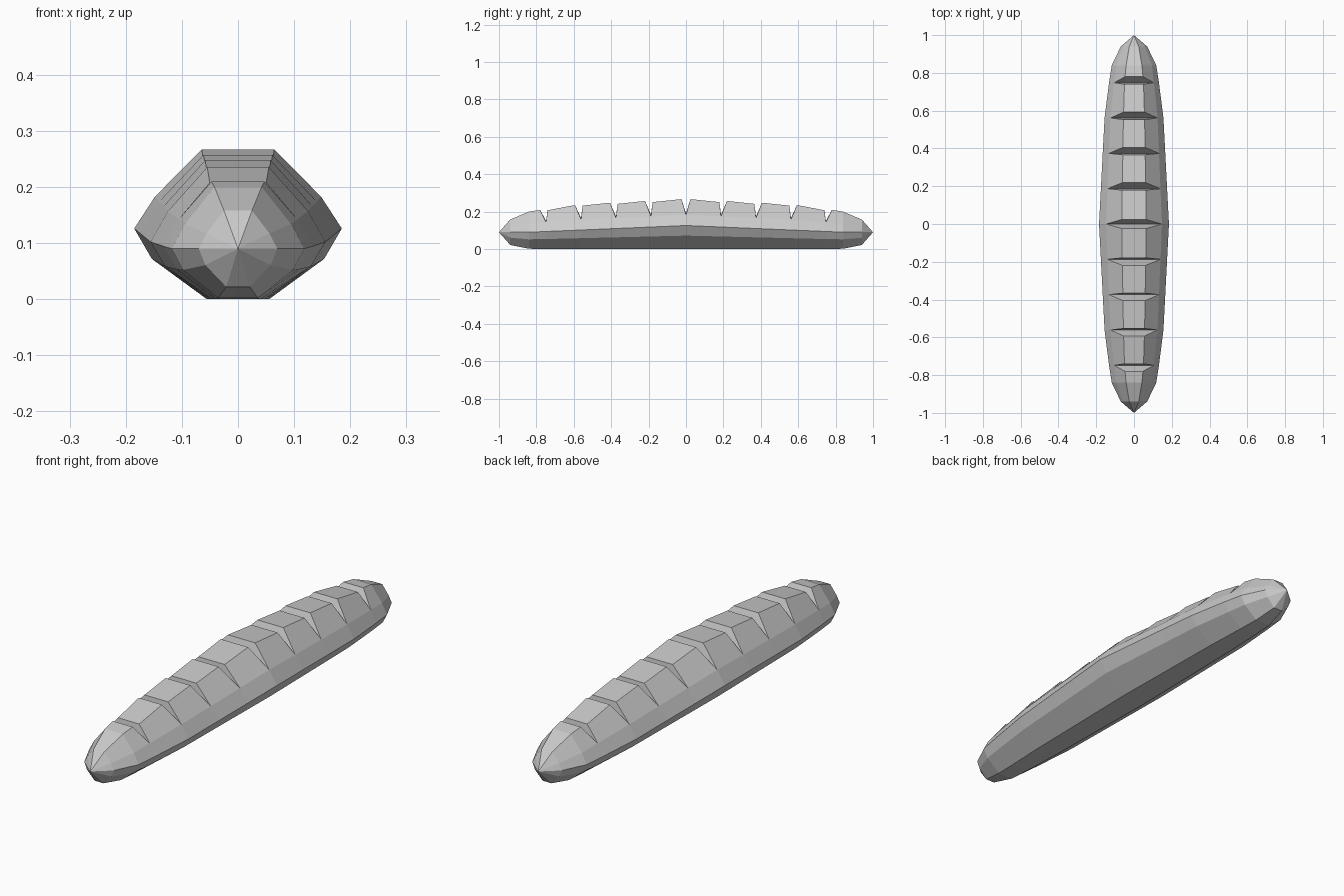
import bpy
import bmesh

cube = bpy.data.objects.get("Cube")
if cube:
    bpy.data.objects.remove(cube)

# Loaf outline along half its length: distance, half width, top half width, top, middle, bottom
STATIONS = [
    (0.00, 0.185, 0.065, 0.268, 0.126, 0.0),
    (0.56, 0.156, 0.056, 0.240, 0.102, 0.0),
    (0.75, 0.132, 0.050, 0.214, 0.094, 0.0),
    (0.84, 0.118, 0.042, 0.200, 0.090, 0.002),
    (0.94, 0.070, 0.025, 0.158, 0.090, 0.022),
    (1.00, 0.000, 0.000, 0.090, 0.090, 0.090),
]


def outline(y):
    """Interpolate the loaf dimensions at a position along its length."""
    d = min(abs(y), 1.0)
    for a, b in zip(STATIONS, STATIONS[1:]):
        if d <= b[0]:
            f = (d - a[0]) / (b[0] - a[0])
            return [p + (q - p) * f for p, q in zip(a[1:], b[1:])]


def add_ring(bm, y, shift=0.0, drop=0.0, cut=False):
    """Ten-sided section; the crown can move along the loaf or sink into a cut."""
    width, crown, _, mid, low = outline(y)
    top = outline(y)[2]
    shoulder = mid + 0.4 * (top - mid)
    if cut:
        crown_z = shoulder + 0.008
        crown *= 0.9
    else:
        _, crown, crown_z, _, _ = outline(y + shift)
        crown_z -= drop
    half = [
        (0.30 * width, y, low),
        (0.83 * width, y, low + 0.57 * (mid - low)),
        (width, y, mid),
        (0.80 * width, y, shoulder),
        (crown, y + shift, crown_z),
    ]
    points = half + [(-px, py, pz) for px, py, pz in reversed(half)]
    return [bm.verts.new(p) for p in points]


bm = bmesh.new()
rings = [add_ring(bm, y) for y in (-1, -0.94, -0.84)]

# Nine slashes, each an opening lip, a sunken ring and a closing lip
for i in range(-4, 5):
    side = (i > 0) - (i < 0)
    y = i * 0.187
    before, after = {-1: (-0.032, 0.008), 0: (-0.024, 0.024), 1: (-0.008, 0.032)}[side]
    rings.append(add_ring(bm, y, before, 0.008 if side > 0 else 0.0))
    rings.append(add_ring(bm, y, cut=True))
    rings.append(add_ring(bm, y, after, 0.008 if side < 0 else 0.0))

rings += [add_ring(bm, y) for y in (0.84, 0.94, 1)]

# Skin the sections, then merge the slash ends and pointed tips
for a, b in zip(rings, rings[1:]):
    for k in range(len(a)):
        n = (k + 1) % len(a)
        bm.faces.new((a[k], a[n], b[n], b[k]))
bmesh.ops.remove_doubles(bm, verts=bm.verts[:], dist=0.0005)
bmesh.ops.recalc_face_normals(bm, faces=bm.faces[:])

mesh = bpy.data.meshes.new("bread_loaf")
bm.to_mesh(mesh)
bm.free()
loaf = bpy.data.objects.new("bread_loaf", mesh)
bpy.context.collection.objects.link(loaf)

# Plain grey crust
crust = bpy.data.materials.new("grey_crust")
crust.use_nodes = True
colour = (0.6, 0.6, 0.6, 1.0)
crust.diffuse_color = colour
crust.node_tree.nodes["Principled BSDF"].inputs["Base Color"].default_value = colour
mesh.materials.append(crust)
